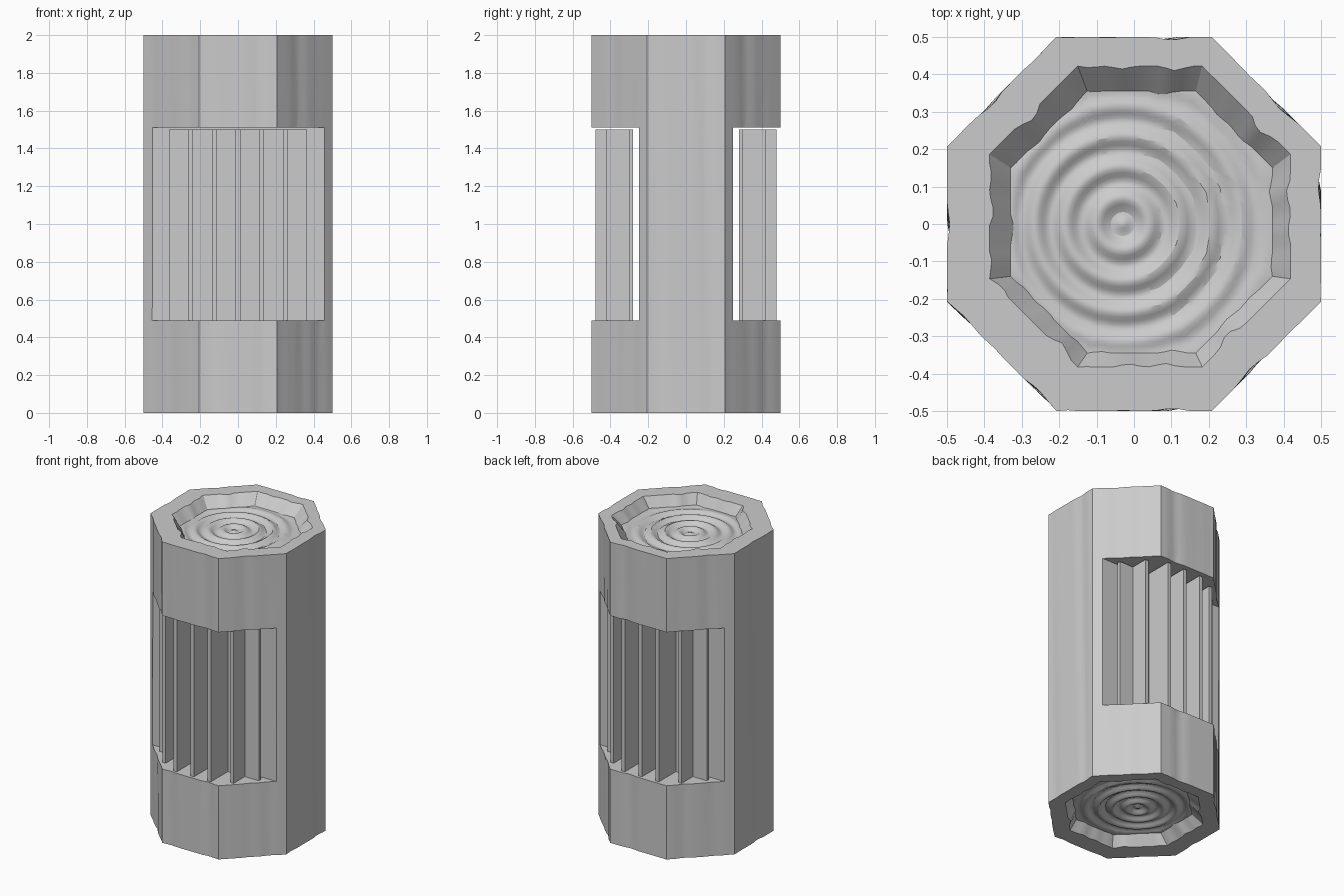
import bpy, bmesh, math
from mathutils import Vector

old = bpy.data.objects.get("Cube")
if old:
    bpy.data.objects.remove(old, do_unlink=True)

grey = bpy.data.materials.new("plain_grey")
grey.use_nodes = True
colour = (0.6, 0.6, 0.6, 1)
grey.diffuse_color = colour
grey.node_tree.nodes["Principled BSDF"].inputs["Base Color"].default_value = colour

PER_SIDE = 14
N = 8 * PER_SIDE
HEIGHT = 2.0
DEPTH = 0.065


def octagon(i, half):
    """Point i of N along an octagon with the given half width."""
    side, step = divmod(i, PER_SIDE)
    radius = half / math.cos(math.pi / 8)
    a = math.pi / 4 * side - math.pi / 8
    p = Vector((math.cos(a), math.sin(a))) * radius
    q = Vector((math.cos(a + math.pi / 4), math.sin(a + math.pi / 4))) * radius
    return p.lerp(q, step / PER_SIDE)


def dent(i, z):
    """Shallow hewn waviness, always inward and zero at the corners."""
    side, step = divmod(i, PER_SIDE)
    t = step / PER_SIDE
    wave = math.sin(t * 9 + side * 2.1 + z * 0.9) + math.sin(t * 17 + side + z * 0.6)
    return 0.004 * max(0, wave) * min(1, 6 * t * (1 - t))


def new_object(name, bm):
    mesh = bpy.data.meshes.new(name)
    bmesh.ops.recalc_face_normals(bm, faces=bm.faces)
    bm.to_mesh(mesh)
    bm.free()
    mesh.materials.append(grey)
    obj = bpy.data.objects.new(name, mesh)
    bpy.context.collection.objects.link(obj)
    return obj


def add_box(bm, low, high):
    verts = bmesh.ops.create_cube(bm, size=1)["verts"]
    low, high = Vector(low), Vector(high)
    for v in verts:
        v.co = (low + high) / 2 + v.co * (high - low)


# Recessed end: from the ring centre out to the rim
def end_loops():
    centre, loops = Vector((-0.03, 0)), []
    count = 34
    for k in range(1, count + 1):
        f = k / count
        loop = []
        for i in range(N):
            edge = octagon(i, 0.35) * (1 - 3 * dent(i, 1)) + Vector((0.02, 0.005))
            arm = edge - centre
            round_arm = arm.normalized() * 0.36
            p = centre + f * round_arm.lerp(arm, f * f)
            r = (p - centre).length
            ripple = 0.01 * math.cos(math.tau * (r - 0.07) / 0.083)
            loop.append((p.x, p.y, HEIGHT - DEPTH + ripple * (1 - f ** 8)))
        loops.append(loop)
    rim = []
    for i in range(N):
        p = octagon(i, 0.402) * (1 - 5 * dent(i, 3)) + Vector((0.016, 0.02))
        rim.append((p.x, p.y, HEIGHT))
    return loops + [rim]


# Log body lofted from the bottom ring centre to the top ring centre
top = end_loops()
bottom = [[(x, y, HEIGHT - z) for x, y, z in loop] for loop in top]
sides = []
LEVELS = 12
for k in range(LEVELS + 1):
    z = HEIGHT * k / LEVELS
    loop = []
    for i in range(N):
        p = octagon(i, 0.5)
        p *= 1 - 2 * dent(i, z)
        loop.append((p.x, p.y, z))
    sides.append(loop)

bm = bmesh.new()
rings = [[bm.verts.new(c) for c in loop] for loop in bottom + sides + top[::-1]]
for a, b in zip(rings, rings[1:]):
    for i in range(N):
        j = (i + 1) % N
        bm.faces.new((a[i], a[j], b[j], b[i]))
for ring, z in ((rings[0], DEPTH), (rings[-1], HEIGHT - DEPTH)):
    hub = bm.verts.new((-0.03, 0, z))
    for i in range(N):
        bm.faces.new((ring[i], ring[(i + 1) % N], hub))
body = new_object("log_body", bm)

# Front and back openings
bm = bmesh.new()
for s in (-1, 1):
    add_box(bm, (-0.7, min(0.25 * s, 0.8 * s), 0.49), (0.7, max(0.25 * s, 0.8 * s), 1.51))
cutter = new_object("opening_cutter", bm)
cutter.hide_render = True
mod = body.modifiers.new("openings", "BOOLEAN")
mod.operation = "DIFFERENCE"
mod.solver = "EXACT"
mod.object = cutter
bpy.context.view_layer.objects.active = body
body.select_set(True)
bpy.ops.object.modifier_apply(modifier=mod.name)
bpy.data.objects.remove(cutter, do_unlink=True)
bpy.ops.object.shade_smooth_by_angle(angle=math.radians(30))

# Finned plates: a thin backing with five upright fins
for name, s in (("front_fins", -1), ("back_fins", 1)):
    bm = bmesh.new()

    def slab(x0, x1, near, far):
        add_box(bm, (x0, min(near * s, far * s), 0.49), (x1, max(near * s, far * s), 1.5))

    slab(-0.365, 0.365, 0.28, 0.302)
    for k in range(-2, 3):
        x = 0.125 * k
        slab(x - 0.012, x + 0.012, 0.30, 0.42 if abs(k) == 2 else 0.48)
    new_object(name, bm)
